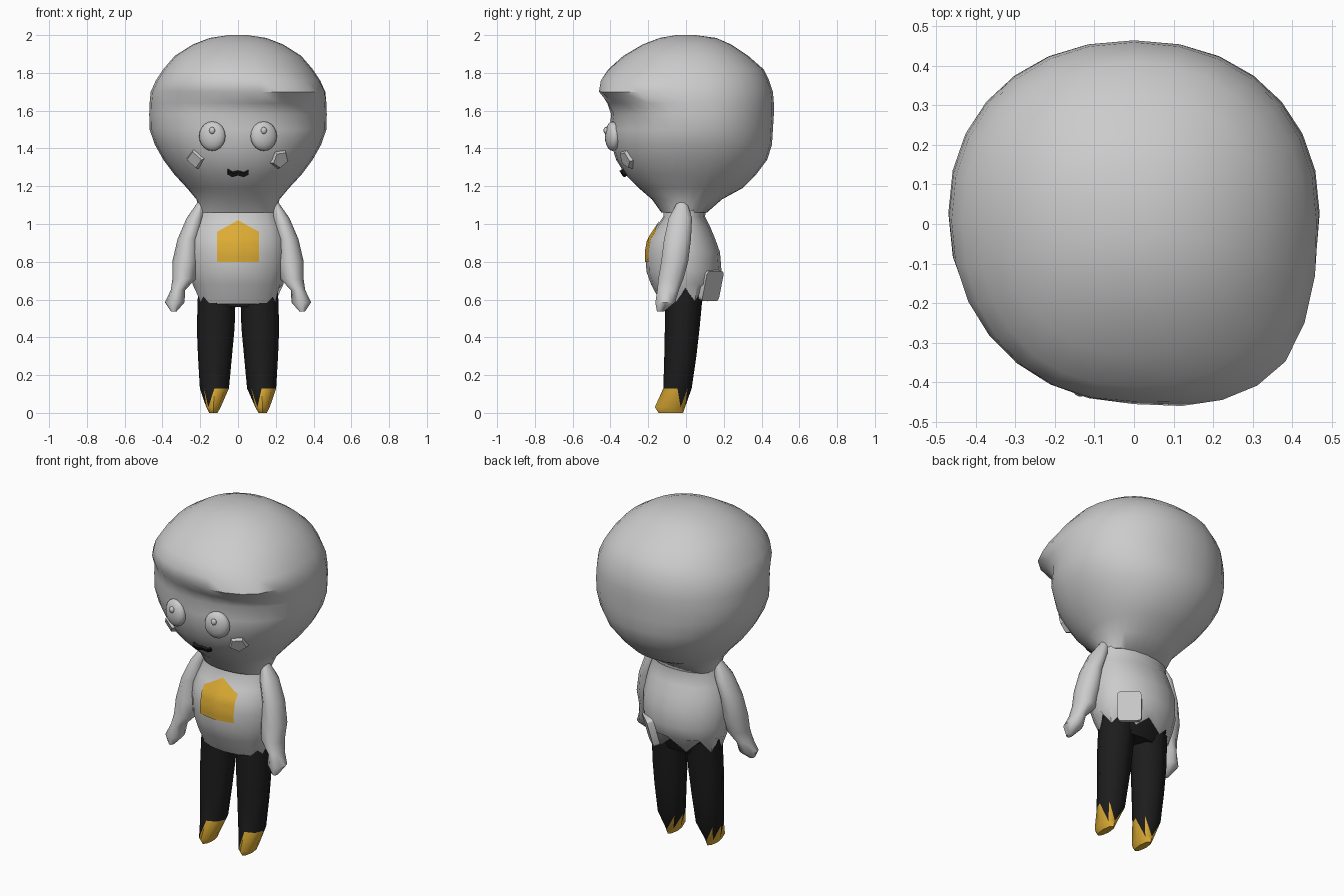
import bpy, bmesh, math
from mathutils import Vector, Matrix
from mathutils.bvhtree import BVHTree

if "Cube" in bpy.data.objects:
    bpy.data.objects.remove(bpy.data.objects["Cube"], do_unlink=True)


def material(name, rgb):
    m = bpy.data.materials.new(name)
    m.use_nodes = True
    m.diffuse_color = (*rgb, 1)
    bsdf = m.node_tree.nodes["Principled BSDF"]
    bsdf.inputs["Base Color"].default_value = (*rgb, 1)
    bsdf.inputs["Roughness"].default_value = 0.8
    return m


grey = material("plain grey", (0.6, 0.6, 0.6))
black = material("black", (0.012, 0.012, 0.012))
gold = material("gold", (0.72, 0.41, 0.035))


def finish(name, bm, mats, angle=50):
    bmesh.ops.recalc_face_normals(bm, faces=bm.faces)
    mesh = bpy.data.meshes.new(name)
    bm.to_mesh(mesh)
    bm.free()
    for m in mats:
        mesh.materials.append(m)
    ob = bpy.data.objects.new(name, mesh)
    bpy.context.collection.objects.link(ob)
    bpy.ops.object.select_all(action='DESELECT')
    ob.select_set(True)
    bpy.context.view_layer.objects.active = ob
    bpy.ops.object.shade_smooth_by_angle(angle=math.radians(angle))
    return ob


def loft(sections, n, power=2.0, cap_end=True):
    """Skin elliptical sections given as (x, y, z, half width, half depth)."""
    bm = bmesh.new()
    rings = []
    for x, y, z, rx, ry in sections:
        ring = []
        for i in range(n):
            a = 2 * math.pi * i / n
            c, s = math.cos(a), math.sin(a)
            px = math.copysign(abs(c) ** (2 / power), c)
            py = math.copysign(abs(s) ** (2 / power), s)
            ring.append(bm.verts.new((x + rx * px, y + ry * py, z)))
        rings.append(ring)
    for a, b in zip(rings, rings[1:]):
        for i in range(n):
            j = (i + 1) % n
            bm.faces.new((a[i], a[j], b[j], b[i]))
    bm.faces.new(rings[0])
    if cap_end:
        bm.faces.new(rings[-1])
    return bm, rings


def body_rings(rows):
    """Rows of (z, half width, front y, back y)."""
    return [(0, (f + b) / 2, z, w, (b - f) / 2) for z, w, f, b in rows]


def surface(tree, x, z, side=-1):
    point, normal, _, _ = tree.ray_cast(Vector((x, 2 * side, z)), Vector((0, -side, 0)))
    return point, normal


def plate(name, outline, point, normal, thick, mat, inset=0):
    """Thin shape lying on a surface, with an optional sloped rim."""
    bm = bmesh.new()
    base = bm.faces.new([bm.verts.new((x, y, -0.02)) for x, y in outline])
    top = bmesh.ops.extrude_face_region(bm, geom=[base])["geom"]
    verts = [g for g in top if isinstance(g, bmesh.types.BMVert)]
    for v in verts:
        v.co.z = thick
        v.co.xy *= 1 - inset
    rot = normal.to_track_quat('Z', 'Y').to_matrix().to_4x4()
    bm.transform(Matrix.Translation(point) @ rot)
    return finish(name, bm, [mat], 30)


# Head with an asymmetric swept fringe
bm, _ = loft(body_rings([
    (2.0, .05, -.05, .05), (1.985, .15, -.14, .16), (1.95, .24, -.23, .24),
    (1.89, .335, -.33, .33), (1.82, .395, -.40, .41), (1.76, .435, -.43, .44),
    (1.7, .462, -.445, .46), (1.64, .468, -.43, .465), (1.58, .47, -.41, .465),
    (1.5, .468, -.405, .46), (1.42, .44, -.395, .455), (1.34, .395, -.37, .43),
    (1.26, .335, -.32, .37), (1.19, .27, -.25, .30), (1.13, .22, -.18, .19),
    (1.06, .2, -.13, .11)]), 28, 2.15)
for v in bm.verts:
    x, y, z = v.co
    front = min(1, max(0, -y / .3))
    d = z - (1.74 - .1 * x)
    bulge = math.exp(-(d / (.1 if d > 0 else .055)) ** 2) * front
    push = bulge * (.02 + .13 * max(0, x))
    hollow = .02 * front * math.exp(-((d + .13) / .05) ** 2)
    v.co += Vector((.25 * push * (x > 0), hollow - push, 0))
bm.normal_update()
bmesh.ops.recalc_face_normals(bm, faces=bm.faces)
head_tree = BVHTree.FromBMesh(bm)
finish("head", bm, [grey])

# Shirt with a jagged hem
bm, rings = loft(body_rings([
    (1.12, .20, -.12, .12), (1.04, .215, -.12, .10), (.98, .235, -.16, .13),
    (.92, .25, -.2, .155), (.85, .26, -.213, .18), (.75, .255, -.21, .188),
    (.68, .24, -.185, .17), (.6, .215, -.13, .125)]), 16, 2.0, False)
for i, v in enumerate(rings[-1]):
    if v.co.y < -.08 and abs(v.co.x) < .16:
        v.co.z = .577
    else:
        v.co.z = .66 if i % 2 == 0 else .59
bm.normal_update()
bmesh.ops.recalc_face_normals(bm, faces=bm.faces)
shirt_tree = BVHTree.FromBMesh(bm)
finish("shirt", bm, [grey])

# Hips
bm, _ = loft(body_rings([(.74, .2, -.13, .13), (.64, .205, -.11, .105),
                         (.56, .17, -.09, .075)]), 16)
finish("hips", bm, [black])

# Arms with flared sleeves and pointed hands
for side, label in ((1, "left"), (-1, "right")):
    bm, _ = loft([(side * x, y, z, rx, ry) for x, y, z, rx, ry in (
        (.19, -.02, 1.12, .02, .025), (.228, -.03, 1.03, .045, .065),
        (.265, -.045, .92, .055, .075), (.28, -.06, .8, .068, .075),
        (.285, -.08, .71, .062, .07), (.318, -.095, .65, .038, .06),
        (.335, -.11, .585, .052, .055), (.34, -.135, .537, .015, .02))], 10)
    finish(label + "_arm", bm, [grey])

# Legs running into small gold shoes
for side, label in ((1, "left"), (-1, "right")):
    bm, _ = loft([(side * x, y, z, rx, ry) for x, y, z, rx, ry in (
        (.64, .112, .1, -.01, .1), (.45, .118, .1, -.02, .092),
        (.3, .122, .09, -.03, .085), (.13, .125, .077, -.045, .075),
        (.03, .13, .038, -.085, .08), (0, .13, .022, -.08, .065))
        for z, x, rx, y, ry in [(x, y, z, rx, ry)]], 8)
    bmesh.ops.triangulate(bm, faces=bm.faces)
    for f in bm.faces:
        c = f.calc_center_median()
        upper = sum(v.co.z > .12 for v in f.verts)
        spike = upper == 2 and (c.x < side * .128 - .02 or c.y > -.03)
        f.material_index = int(upper < 3 and not spike)
    finish(label + "_leg", bm, [black, gold])

# Chest badge following the shirt
bm = bmesh.new()
grid = []
for i in range(9):
    x = -.11 + .0275 * i
    top = 1.02 - .55 * abs(x)
    column = []
    for j in range(9):
        point, _ = surface(shirt_tree, x, .8 + (top - .8) * j / 8)
        column.append(bm.verts.new(point + Vector((0, -.006, 0))))
    grid.append(column)
for a, b in zip(grid, grid[1:]):
    for j in range(8):
        bm.faces.new((a[j], b[j], b[j + 1], a[j + 1]))
for f in bm.faces:
    f.normal_update()
badge = finish("chest_badge", bm, [gold])
badge.data.update()
if badge.data.polygons[0].normal.y > 0:
    badge.data.flip_normals()

# Back pocket patch with rounded corners
patch = []
for k, (sx, sy) in enumerate(((1, 1), (-1, 1), (-1, -1), (1, -1))):
    for step in range(4):
        a = math.pi / 2 * (k + step / 3)
        patch.append((sx * .045 + .02 * math.cos(a), sy * .062 + .02 * math.sin(a)))
point, _ = surface(shirt_tree, .14, .675, 1)
plate("back_patch", patch, point, Vector((.65, .7, -.25)).normalized(), .018, grey)

# Eyes and pupils
for side, label in ((1, "left"), (-1, "right")):
    point, normal = surface(head_tree, side * .135, 1.465)
    for part, size, offset in (("eye", (.072, .038, .078), (0, -.005, 0)),
                               ("pupil", (.016, .012, .018), (-side * .008, -.04, .03))):
        bm = bmesh.new()
        bmesh.ops.create_uvsphere(bm, u_segments=16, v_segments=10, radius=1)
        turn = Matrix.Rotation(side * .25, 4, 'Z')
        bm.transform(Matrix.Translation(point) @ turn @ Matrix.Translation(offset)
                     @ Matrix.Diagonal((*size, 1)))
        finish(label + "_" + part, bm, [grey])

# Cheek marks: a diamond and a pentagon
for x, sides, label in ((-.225, 4, "right"), (.22, 5, "left")):
    shape = [(.065 * math.sin(2 * math.pi * i / sides + (sides - 4) * .5),
              .065 * math.cos(2 * math.pi * i / sides + (sides - 4) * .5))
             for i in range(sides)]
    point, normal = surface(head_tree, x, 1.345)
    plate(label + "_cheek", shape, point, normal, .015, grey, .3)

# Mouth
upper = [(-.055, .015), (-.03, 0), (0, .01), (.03, 0), (.055, .015)]
lower = [(x, y - .024) for x, y in reversed(upper)]
point, normal = surface(head_tree, 0, 1.275)
plate("mouth", lower[::-1] + upper[::-1], point, normal, .012, black)
